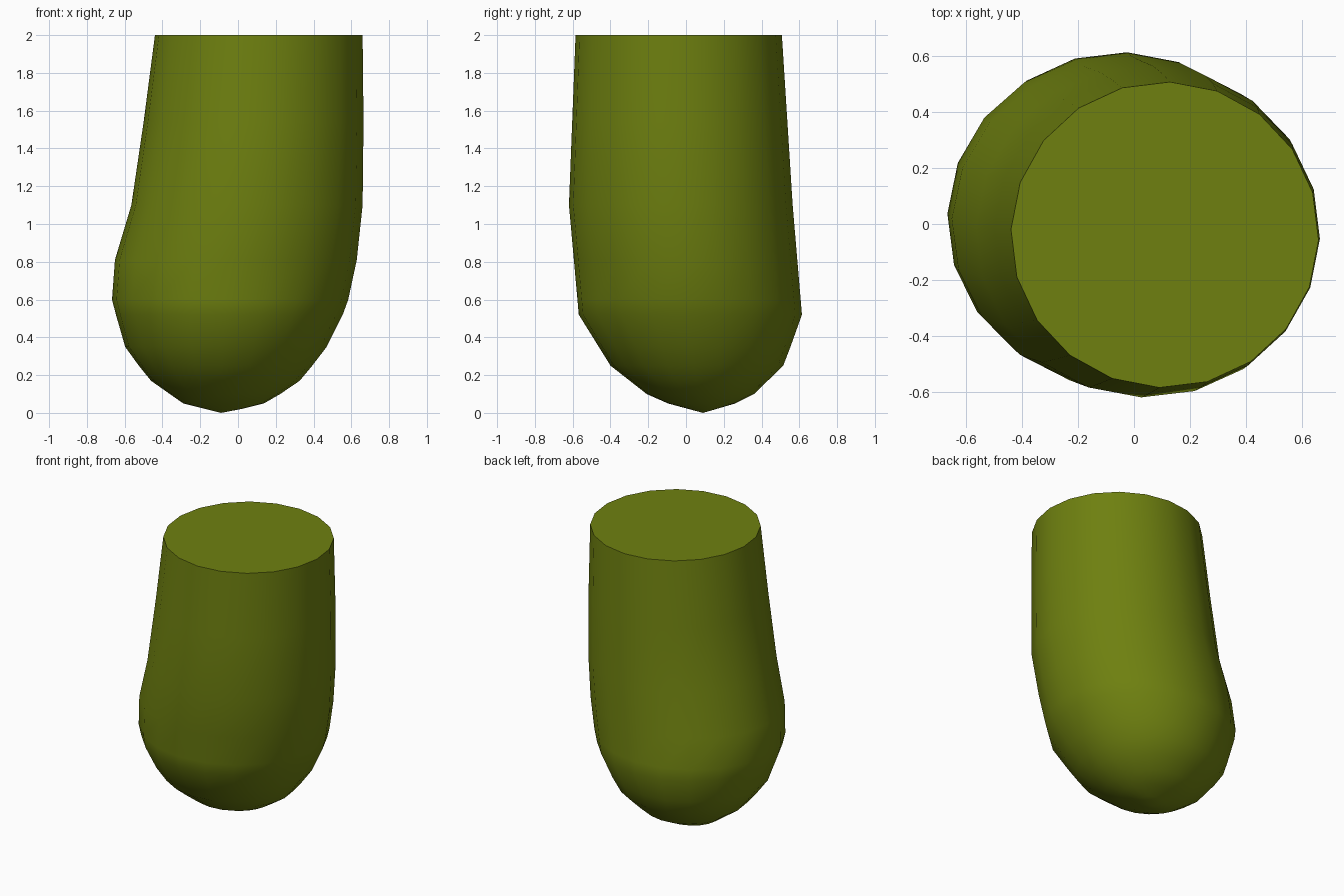
import bpy, bmesh, math

if "Cube" in bpy.data.objects:
    bpy.data.objects.remove(bpy.data.objects["Cube"])

SIDES = 20

# Silhouette curves as (z, position)
LEFT = [(0, -0.09), (0.05, -0.29), (0.18, -0.475), (0.36, -0.605), (0.61, -0.67),
        (0.83, -0.65), (1.1, -0.565), (1.54, -0.50), (2, -0.44)]
RIGHT = [(0, -0.09), (0.04, 0.12), (0.15, 0.31), (0.33, 0.46), (0.56, 0.575),
         (0.79, 0.627), (1.1, 0.66), (1.53, 0.665), (2, 0.66)]
FRONT = [(0, 0.09), (0.07, -0.17), (0.25, -0.40), (0.52, -0.568),
         (1.1, -0.62), (2, -0.585)]
BACK = [(0, 0.09), (0.07, 0.33), (0.25, 0.515), (0.51, 0.615),
        (1.1, 0.565), (2, 0.508)]
LEVELS = [0.02, 0.05, 0.10, 0.17, 0.25, 0.35, 0.52, 0.60, 0.81, 1.1, 1.54, 2.0]


def at(curve, z):
    for (z0, a), (z1, b) in zip(curve, curve[1:]):
        if z <= z1:
            return a + (b - a) * (z - z0) / (z1 - z0)
    return curve[-1][1]


olive = bpy.data.materials.new("olive green")
olive.diffuse_color = (0.156, 0.216, 0.005, 1)
olive.use_nodes = True
olive.node_tree.nodes["Principled BSDF"].inputs["Base Color"].default_value = olive.diffuse_color

# Rounded, slightly bent stub lofted from rings
bm = bmesh.new()
rings = []
for z in LEVELS:
    x0, x1, y0, y1 = (at(c, z) for c in (LEFT, RIGHT, FRONT, BACK))
    ring = []
    for i in range(SIDES):
        a = math.tau * i / SIDES - math.radians(2)
        ring.append(bm.verts.new(((x0 + x1) / 2 + (x1 - x0) / 2 * math.cos(a),
                                  (y0 + y1) / 2 + (y1 - y0) / 2 * math.sin(a), z)))
    rings.append(ring)
tip = bm.verts.new((-0.09, 0.09, 0))
for i in range(SIDES):
    j = (i + 1) % SIDES
    bm.faces.new((tip, rings[0][j], rings[0][i]))
    for lo, hi in zip(rings, rings[1:]):
        bm.faces.new((lo[i], lo[j], hi[j], hi[i]))

# Flat cut end
bm.faces.new(rings[-1])
bmesh.ops.recalc_face_normals(bm, faces=bm.faces)

mesh = bpy.data.meshes.new("rounded_stub")
bm.to_mesh(mesh)
bm.free()
mesh.materials.append(olive)
stub = bpy.data.objects.new("rounded_stub", mesh)
bpy.context.collection.objects.link(stub)
bpy.context.view_layer.objects.active = stub
stub.select_set(True)
bpy.ops.object.shade_smooth_by_angle(angle=math.radians(50))
